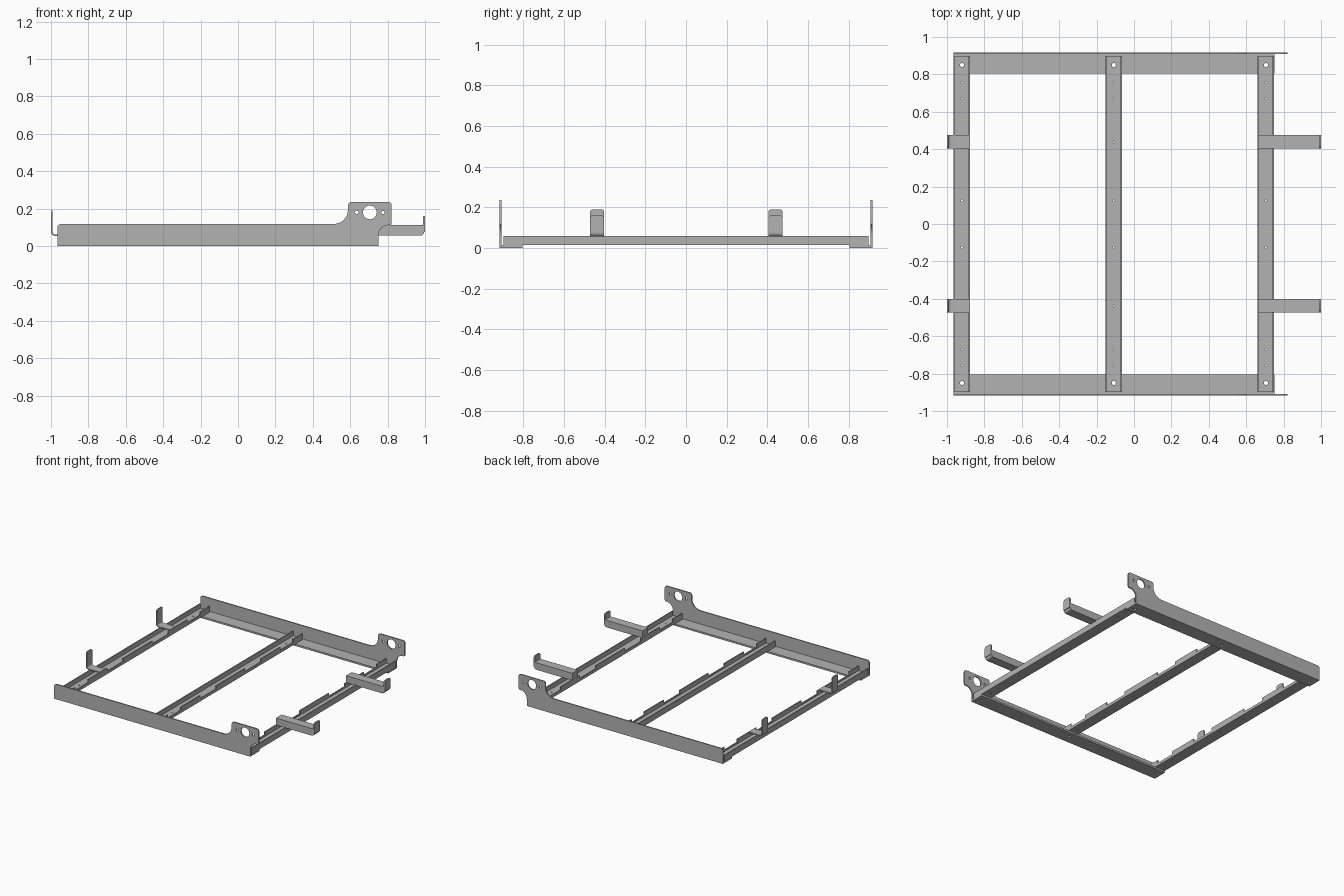
import bpy, bmesh, math
from mathutils import Vector

if "Cube" in bpy.data.objects:
    bpy.data.objects.remove(bpy.data.objects["Cube"])

steel = bpy.data.materials.new("grey_steel")
steel.use_nodes = True
GREY = (0.45, 0.45, 0.45, 1)
steel.diffuse_color = GREY
steel.node_tree.nodes["Principled BSDF"].inputs["Base Color"].default_value = GREY

T = 0.01          # sheet thickness
FLOOR = 0.014     # top of the side rail flange


def fillet(points, steps=6):
    """Round the corners of an outline given as (u, v, radius)."""
    out = []
    n = len(points)
    for i, (u, v, r) in enumerate(points):
        p = Vector((u, v))
        if r == 0:
            out.append(p)
            continue
        a = (Vector(points[i - 1][:2]) - p).normalized()
        b = (Vector(points[(i + 1) % n][:2]) - p).normalized()
        # right-angled corners: tangent length equals the radius
        c = p + (a + b) * r
        for k in range(steps + 1):
            t = math.pi / 2 * k / steps
            out.append(c - b * r * math.cos(t) - a * r * math.sin(t))
    return out


def prism(name, outline, axis, lo, hi):
    """Extrude an outline along one axis between lo and hi."""
    place = {"x": lambda p, d: (d, p.x, p.y),
             "y": lambda p, d: (p.x, d, p.y),
             "z": lambda p, d: (p.x, p.y, d)}[axis]
    bm = bmesh.new()
    face = bm.faces.new([bm.verts.new(place(p, lo)) for p in outline])
    ext = bmesh.ops.extrude_face_region(bm, geom=[face])
    verts = [g for g in ext["geom"] if isinstance(g, bmesh.types.BMVert)]
    step = Vector(place(Vector((0, 0)), hi - lo))
    bmesh.ops.translate(bm, verts=verts, vec=step)
    bmesh.ops.recalc_face_normals(bm, faces=bm.faces)
    me = bpy.data.meshes.new(name)
    bm.to_mesh(me)
    bm.free()
    me.materials.append(steel)
    ob = bpy.data.objects.new(name, me)
    bpy.context.collection.objects.link(ob)
    return ob


def box(name, x, y, z):
    corners = [(x[0], y[0], 0), (x[1], y[0], 0), (x[1], y[1], 0), (x[0], y[1], 0)]
    return prism(name, fillet(corners), "z", *z)


def drill(ob, holes, axis, lo, hi):
    """Cut round holes (u, v, radius) through an object."""
    bpy.context.view_layer.objects.active = ob
    for u, v, r in holes:
        ring = [Vector((u + r * math.cos(k * math.pi / 10),
                        v + r * math.sin(k * math.pi / 10))) for k in range(20)]
        cutter = prism("hole_cutter", ring, axis, lo, hi)
        cutter.hide_render = True
        mod = ob.modifiers.new("hole", "BOOLEAN")
        mod.object = cutter
        mod.solver = "EXACT"
        bpy.ops.object.modifier_apply(modifier=mod.name)
        bpy.data.objects.remove(cutter)


# Side rails: upright plate with a raised ear, plus an inward flange
PLATE = [(-0.965, 0, 0), (0.75, 0, 0), (0.75, 0.112, 0.055), (0.822, 0.112, 0.012),
         (0.822, 0.235, 0.018), (0.588, 0.235, 0.018), (0.588, 0.118, 0.075),
         (-0.965, 0.118, 0.018)]
EAR_HOLES = [(0.705, 0.18, 0.037), (0.635, 0.18, 0.009), (0.775, 0.18, 0.009)]
BAR_X = {"right": -0.92, "middle": -0.108, "left": 0.705}
W = 0.044         # half width of a cross bar

for side, s in (("front", -1), ("back", 1)):
    ya, yb = sorted((s * 0.908, s * 0.918))
    plate = prism(side + "_rail_plate", fillet(PLATE), "y", ya, yb)
    drill(plate, EAR_HOLES, "y", ya - T, yb + T)
    ya, yb = sorted((s * 0.805, s * 0.909))
    flange = box(side + "_rail_flange", (-0.965, 0.75), (ya, yb), (0, FLOOR))
    drill(flange, [(x, s * 0.85, 0.011) for x in BAR_X.values()], "z", -T, 0.03)

# Cross bars: upward channel with one full lip and one notched lip
END, TOP, LOW = 0.898, 0.06, 0.036
half = [(0.18, TOP), (0.18, LOW), (0.38, LOW), (0.38, TOP),
        (0.62, TOP), (0.62, LOW), (0.78, LOW), (0.78, TOP), (END, TOP)]
notched = ([Vector((-END, FLOOR)), Vector((END, FLOOR))]
           + [Vector(p) for p in reversed(half)]
           + [Vector((-y, z)) for y, z in half])
BAR_HOLES = [(y, 0.005) for y in (0.755, 0.67, 0.438, 0.125)]

for label, x in BAR_X.items():
    inner = -1 if label == "left" else 1
    web = box(label + "_bar_web", (x - W, x + W), (-END, END), (FLOOR, FLOOR + T))
    drill(web, [(x, s * y, r) for s in (-1, 1) for y, r in BAR_HOLES + [(0.85, 0.011)]],
          "z", 0, 0.05)
    for kind, s in (("notched", inner), ("full", -inner)):
        xa, xb = sorted((x + s * W, x + s * (W - 0.008)))
        if kind == "notched":
            prism(label + "_bar_notched_lip", notched, "x", xa, xb)
        else:
            box(label + "_bar_full_lip", (xa, xb), (-END, END), (FLOOR, TOP))


def tab(name, y, x, z):
    """Upright end tab with rounded top corners."""
    a, b = y - 0.035, y + 0.035
    shape = [(a, z[0], 0), (b, z[0], 0), (b, z[1], 0.014), (a, z[1], 0.014)]
    return prism(name, fillet(shape), "x", *x)


# Long support arms on one end, short bent brackets on the other
for side, y in (("front", -0.437), ("back", 0.44)):
    a, b = y - 0.035, y + 0.035
    arm = [(0.662, 0.056, 0), (0.995, 0.056, 0.02), (0.995, 0.112, 0), (0.662, 0.112, 0)]
    prism(side + "_support_arm", fillet(arm), "y", a, b)
    tab(side + "_arm_tab", y, (0.99, 1.0), (0.075, 0.16))

    bend = [(-1.0, 0.054, 0.022), (-0.878, 0.054, 0), (-0.878, 0.062, 0),
            (-0.992, 0.062, 0.014), (-0.992, 0.09, 0), (-1.0, 0.09, 0)]
    prism(side + "_bracket_foot", fillet(bend), "y", a, b)
    tab(side + "_bracket_tab", y, (-1.0, -0.992), (0.088, 0.19))

# Smooth the rounded bends, keep the folds sharp
bpy.ops.object.select_all(action="DESELECT")
for ob in bpy.context.collection.objects:
    if ob.type == "MESH" and steel.name in ob.data.materials:
        ob.select_set(True)
        bpy.context.view_layer.objects.active = ob
bpy.ops.object.shade_smooth_by_angle(angle=math.radians(30))
